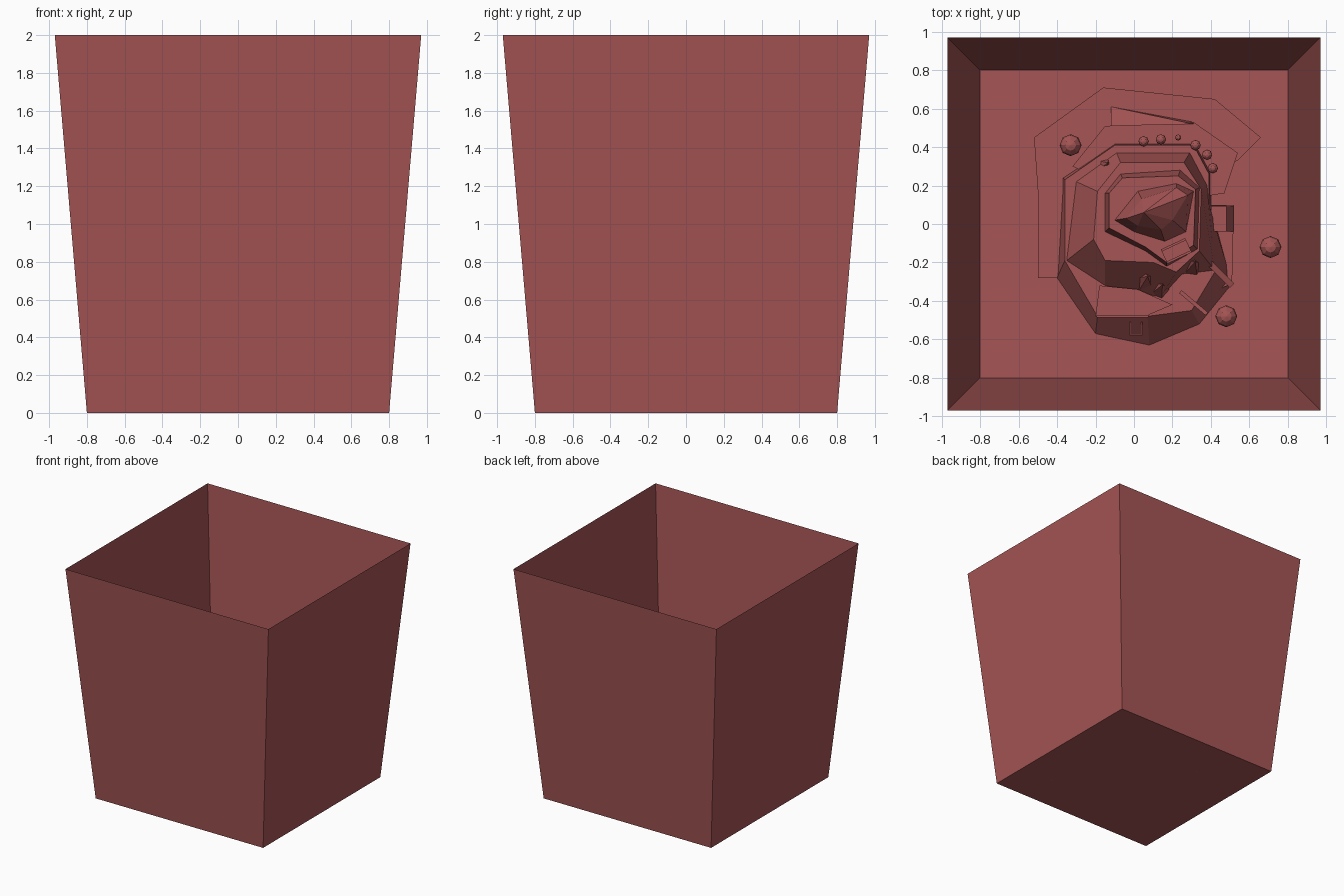
import bpy, bmesh, math
from mathutils import Vector, Matrix

mat = bpy.data.materials.new("dull_red")
mat.diffuse_color = (0.38, 0.09, 0.09, 1)


def finish(name, bm):
    bmesh.ops.recalc_face_normals(bm, faces=bm.faces)
    me = bpy.data.meshes.new(name)
    bm.to_mesh(me)
    bm.free()
    me.materials.append(mat)
    ob = bpy.data.objects.new(name, me)
    bpy.context.collection.objects.link(ob)
    return ob


def loft(name, rings, apex=None, cap=True):
    """Join rings (outline, z) of equal length; close with a cap or an apex."""
    bm = bmesh.new()
    vs = [[bm.verts.new((x, y, z)) for x, y in pts] for pts, z in rings]
    n = len(vs[0])
    for a, b in zip(vs, vs[1:]):
        for i in range(n):
            bm.faces.new((a[i], a[(i + 1) % n], b[(i + 1) % n], b[i]))
    if apex:
        t = bm.verts.new(apex)
        for i in range(n):
            bm.faces.new((vs[-1][i], vs[-1][(i + 1) % n], t))
    elif cap:
        bm.faces.new(vs[-1])
    return finish(name, bm)


def slab(name, pts, z0, z1):
    return loft(name, [(pts, z0), (pts, z1)])


def box(name, loc, size, turn=0, tilt=0):
    bm = bmesh.new()
    bmesh.ops.create_cube(bm, size=1)
    m = (Matrix.Translation(loc) @ Matrix.Rotation(math.radians(turn), 4, 'Z')
         @ Matrix.Rotation(math.radians(tilt), 4, 'Y') @ Matrix.Diagonal((*size, 1)))
    bmesh.ops.transform(bm, matrix=m, verts=bm.verts)
    return finish(name, bm)


def ball(name, loc, r):
    bm = bmesh.new()
    bmesh.ops.create_uvsphere(bm, u_segments=8, v_segments=6, radius=r,
                              matrix=Matrix.Translation(loc))
    return finish(name, bm)


# open tapered box: four single-sheet walls and a floor
def square(h):
    return [(-h, -h), (h, -h), (h, h), (-h, h)]


loft("box_walls", [(square(0.80), 0), (square(0.97), 2)], cap=False)
loft("box_floor", [(square(0.80), 0.0)])

# flat ground sheets around the hill
slab("ground_back", [(-0.52, 0.45), (-0.16, 0.71), (0.42, 0.65), (0.66, 0.45),
                     (0.54, 0.33), (0.2, 0.2), (-0.3, 0.0), (-0.4, -0.28),
                     (-0.5, -0.28), (-0.5, 0.17)], 0, 0.015)
slab("ground_right", [(0.3, -0.4), (0.51, -0.31), (0.52, 0.10), (0.3, 0.10)], 0, 0.03)

# back terrace with a sloped bank
slab("back_terrace", [(-0.32, 0.30), (-0.15, 0.51), (0.31, 0.53), (0.54, 0.37),
                      (0.47, 0.16), (0.1, 0.1)], 0, 0.06)
bm = bmesh.new()
v = [bm.verts.new(p) for p in [(-0.12, 0.61, 0.015), (0.31, 0.53, 0.015),
                               (0.31, 0.52, 0.09), (-0.12, 0.51, 0.11)]]
for f in ((0, 1, 2), (0, 2, 3)):
    bm.faces.new([v[i] for i in f])
finish("back_bank", bm)

# lower hill: sloping apron rising to the first terrace
loft("lower_hill", [
    ([(-0.40, -0.28), (-0.20, -0.57), (0.08, -0.63), (0.34, -0.52), (0.51, -0.31),
      (0.40, 0.10), (0.40, 0.28), (0.32, 0.42), (-0.10, 0.42), (-0.37, 0.24)], 0),
    ([(-0.36, -0.19), (-0.19, -0.48), (0.07, -0.48), (0.30, -0.45), (0.42, -0.25),
      (0.39, 0.10), (0.39, 0.26), (0.31, 0.41), (-0.10, 0.41), (-0.36, 0.23)], 0.12)])

# stepped cliffs
loft("middle_cliff", [
    ([(-0.35, -0.19), (-0.15, -0.32), (0.14, -0.38), (0.25, -0.26), (0.42, -0.24),
      (0.38, 0.20), (0.29, 0.37), (-0.09, 0.37), (-0.30, 0.22)], 0.12),
    ([(-0.21, -0.08), (-0.15, -0.19), (0.10, -0.20), (0.22, -0.25), (0.34, -0.14),
      (0.35, 0.18), (0.26, 0.32), (-0.07, 0.32), (-0.19, 0.17)], 0.30)])
loft("upper_cliff", [
    ([(-0.15, -0.04), (0.06, -0.14), (0.17, -0.22), (0.33, -0.13),
      (0.34, 0.19), (0.24, 0.28), (-0.07, 0.26), (-0.15, 0.16)], 0.30),
    ([(-0.13, -0.02), (0.06, -0.12), (0.17, -0.20), (0.31, -0.11),
      (0.32, 0.18), (0.23, 0.25), (-0.06, 0.24), (-0.13, 0.16)], 0.42)])

# faceted summit rock
loft("summit_rock", [
    ([(-0.10, 0.02), (0.00, -0.04), (0.16, -0.09), (0.27, -0.04),
      (0.31, 0.17), (0.22, 0.21), (0.02, 0.17)], 0.42),
    ([(-0.04, 0.03), (0.02, -0.01), (0.14, -0.03), (0.20, 0.02),
      (0.28, 0.15), (0.22, 0.19), (0.04, 0.13)], 0.55)], apex=(0.05, 0.06, 0.66))

# jagged boulders on the front cliff
for x, y, r, h in [(0.05, -0.30, 0.07, 0.28), (0.13, -0.34, 0.06, 0.23),
                   (-0.10, -0.26, 0.07, 0.24), (0.30, -0.22, 0.06, 0.27),
                   (-0.15, 0.30, 0.045, 0.18)]:
    ring = [(x + r * math.cos(a * 1.2566 + x * 9), y + r * math.sin(a * 1.2566 + x * 9))
            for a in range(5)]
    loft("boulder", [(ring, 0.1)], apex=(x + r * 0.3, y + r * 0.4, h))

# front ledge, its rail and the doorstep
slab("front_ledge", [(-0.18, -0.32), (-0.20, -0.48), (0.06, -0.48), (0.20, -0.42),
                     (0.02, -0.34)], 0.10, 0.15)
box("ledge_rail", (-0.06, -0.48, 0.16), (0.27, 0.012, 0.03))
for s in (-1, 1):
    box("doorstep_side", (0.01 + s * 0.03, -0.545, 0.06), (0.008, 0.07, 0.1))
box("doorstep_front", (0.01, -0.575, 0.05), (0.068, 0.008, 0.08))

# ramps and planks on the right side
box("ramp", (0.44, -0.25, 0.13), (0.20, 0.03, 0.02), -45, 15)
box("plank", (0.31, -0.41, 0.15), (0.18, 0.02, 0.02), -40)
box("side_platform", (0.44, 0.03, 0.06), (0.08, 0.13, 0.06))
loft("side_steps", [([(0.40, -0.04), (0.52, -0.04), (0.52, 0.09), (0.40, 0.09)], 0.03),
                    ([(0.40, -0.04), (0.48, -0.04), (0.48, 0.09), (0.40, 0.09)], 0.10)])

# small lookout on the upper terrace
box("lookout_base", (0.22, -0.14, 0.44), (0.14, 0.08, 0.05), 25)
for s in (-1, 1):
    d = Matrix.Rotation(math.radians(25), 3, 'Z') @ Vector((0, s * 0.035, 0))
    box("lookout_wall", Vector((0.22, -0.14, 0.48)) + d, (0.14, 0.012, 0.05), 25)

# round bushes along the back terrace and loose ones on the floor
for x, y in [(0.05, 0.43), (0.14, 0.44), (0.32, 0.41), (0.38, 0.36), (0.41, 0.29)]:
    ball("terrace_bush", (x, y, 0.12), 0.027)
ball("small_bush", (0.23, 0.45, 0.11), 0.016)
for x, y in [(-0.33, 0.41), (0.71, -0.12), (0.48, -0.48)]:
    ball("floor_bush", (x, y, 0.055), 0.057)
